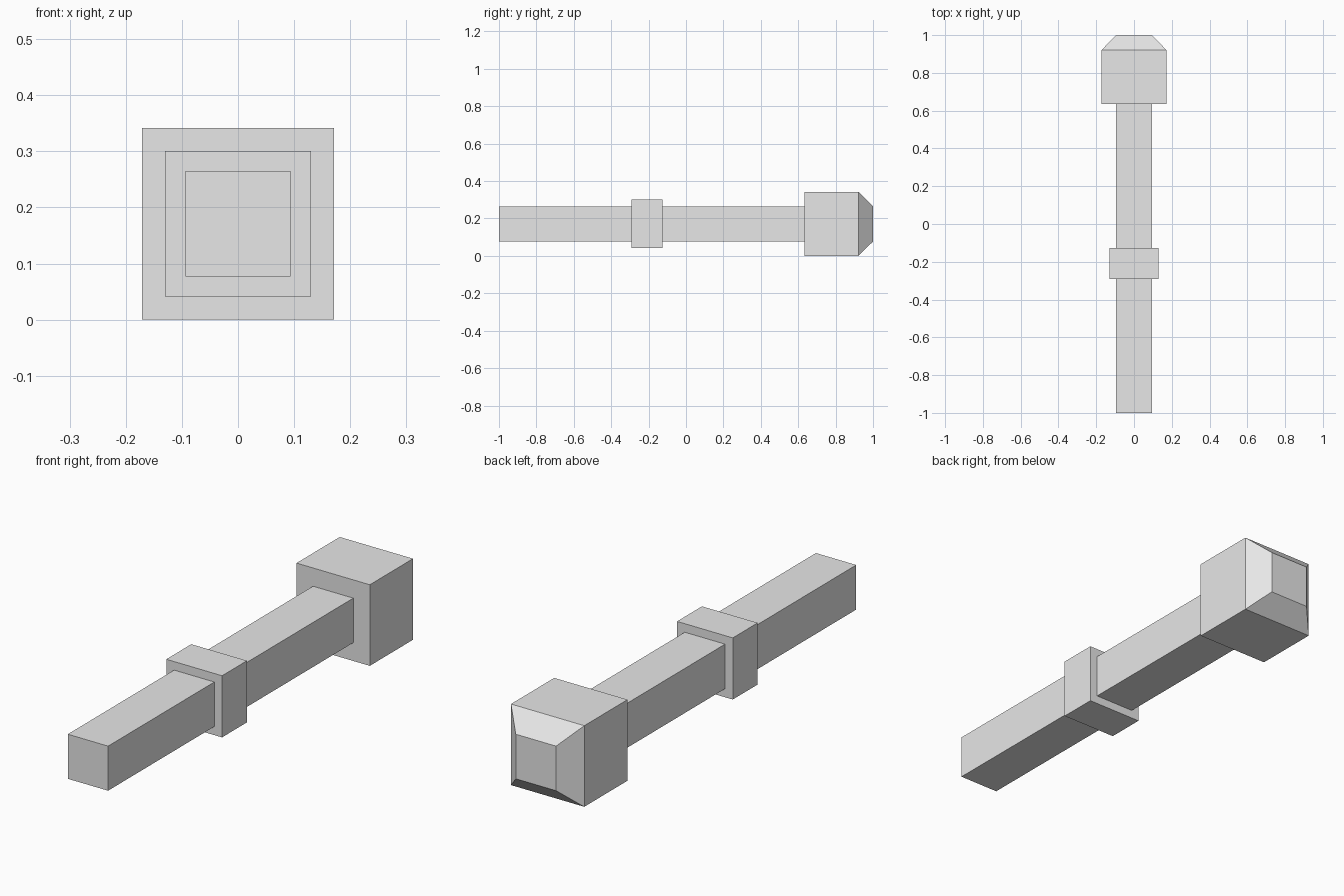
import bpy
import bmesh

if "Cube" in bpy.data.objects:
    bpy.data.objects.remove(bpy.data.objects["Cube"])

GREY = bpy.data.materials.new("plain_grey")
GREY.diffuse_color = (0.8, 0.8, 0.8, 1.0)
GREY.use_nodes = True
GREY.node_tree.nodes["Principled BSDF"].inputs["Base Color"].default_value = GREY.diffuse_color
MID_Z = 0.171  # height of the long axis


def square_bar(name, sections):
    """Loft square sections, given as (y, half width), along y and cap both ends."""
    bm = bmesh.new()
    rings = [[bm.verts.new((sx * h, y, MID_Z + sz * h))
              for sx, sz in ((-1, -1), (1, -1), (1, 1), (-1, 1))]
             for y, h in sections]
    for a, b in zip(rings, rings[1:]):
        for i in range(4):
            j = (i + 1) % 4
            bm.faces.new((a[i], a[j], b[j], b[i]))
    bm.faces.new(rings[0])
    bm.faces.new(rings[-1][::-1])
    bmesh.ops.recalc_face_normals(bm, faces=bm.faces)
    mesh = bpy.data.meshes.new(name)
    bm.to_mesh(mesh)
    bm.free()
    mesh.materials.append(GREY)
    obj = bpy.data.objects.new(name, mesh)
    bpy.context.collection.objects.link(obj)
    return obj


# Long square shaft, ending inside the head
square_bar("shaft", [(-1.0, 0.094), (0.70, 0.094)])

# Raised collar around the shaft
square_bar("collar", [(-0.292, 0.130), (-0.126, 0.130)])

# Large head with a tapered end
square_bar("head", [(0.634, 0.171), (0.922, 0.171), (1.0, 0.094)])
